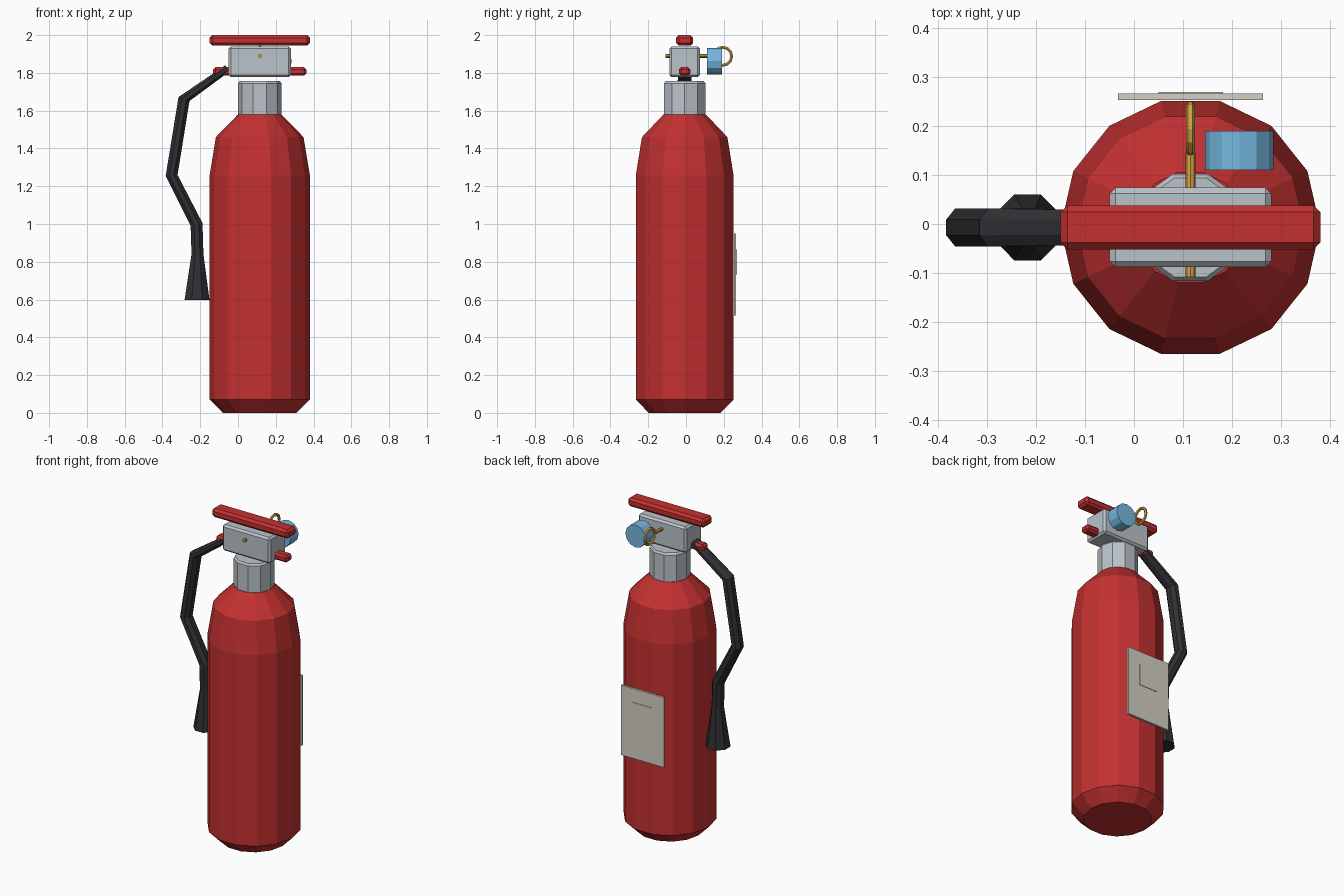
import bpy, bmesh
from math import cos, sin, pi, radians
from mathutils import Vector

if "Cube" in bpy.data.objects:
    bpy.data.objects.remove(bpy.data.objects["Cube"])

CX, CY = 0.115, -0.007   # axis of the bottle


def material(name, rgb):
    m = bpy.data.materials.new(name)
    m.diffuse_color = (*rgb, 1)
    m.use_nodes = True
    m.node_tree.nodes["Principled BSDF"].inputs["Base Color"].default_value = m.diffuse_color
    return m


RED = material("red_paint", (0.55, 0.03, 0.03))
METAL = material("metal", (0.50, 0.55, 0.59))
BLACK = material("rubber", (0.03, 0.03, 0.035))
BLUE = material("gauge_blue", (0.18, 0.48, 0.74))
BRASS = material("brass", (0.68, 0.38, 0.06))
PAPER = material("paper", (0.66, 0.63, 0.56))


def loft(name, rings, mat, closed=False):
    """Skin a list of equal-length vertex rings; cap the ends unless closed."""
    bm = bmesh.new()
    rows = [[bm.verts.new(p) for p in ring] for ring in rings]
    n = len(rows[0])
    pairs = list(zip(rows, rows[1:]))
    if closed:
        pairs.append((rows[-1], rows[0]))
    for a, b in pairs:
        for i in range(n):
            j = (i + 1) % n
            bm.faces.new((a[i], a[j], b[j], b[i]))
    if not closed:
        bm.faces.new(rows[0])
        bm.faces.new(rows[-1])
    bmesh.ops.recalc_face_normals(bm, faces=bm.faces)
    me = bpy.data.meshes.new(name)
    bm.to_mesh(me)
    bm.free()
    me.materials.append(mat)
    ob = bpy.data.objects.new(name, me)
    bpy.context.collection.objects.link(ob)
    return ob


def turned(name, profile, sides, mat):
    """Lathe (radius, z) pairs about the bottle axis."""
    rings = [[(CX + r * cos(2 * pi * i / sides), CY + r * sin(2 * pi * i / sides), z)
              for i in range(sides)] for r, z in profile]
    return loft(name, rings, mat)


def rod_y(name, x, z, r, y0, y1, sides, mat):
    """Cylinder along y."""
    rings = [[(x + r * cos(2 * pi * i / sides), y, z + r * sin(2 * pi * i / sides))
              for i in range(sides)] for y in (y0, y1)]
    return loft(name, rings, mat)


def box(name, lo, hi, mat, bevel=0):
    rings = [[(lo[0], lo[1], z), (hi[0], lo[1], z), (hi[0], hi[1], z), (lo[0], hi[1], z)]
             for z in (lo[2], hi[2])]
    ob = loft(name, rings, mat)
    if bevel:
        mod = ob.modifiers.new("bevel", "BEVEL")
        mod.width = bevel
        mod.segments = 1
    return ob


# Bottle and neck
turned("bottle", [(0.195, 0), (0.265, 0.07), (0.265, 1.26), (0.232, 1.46), (0.115, 1.58)], 14, RED)
turned("neck", [(0.115, 1.57), (0.115, 1.745), (0.106, 1.757)], 10, METAL)

# Valve head with squeeze handle and carrying lever
box("valve_head", (-0.05, -0.088, 1.777), (0.28, 0.074, 1.94), METAL, 0.012)
box("top_handle", (-0.15, -0.052, 1.945), (0.38, 0.038, 2.0), RED, 0.014)
box("lower_lever", (-0.132, -0.037, 1.786), (0.362, 0.023, 1.83), RED, 0.012)

# Safety pin and its pull ring
rod_y("safety_pin", CX, 1.89, 0.01, -0.108, 0.145, 8, BRASS)
ring = []
for k in range(12):
    a = 2 * pi * k / 12
    ring.append([(CX + 0.009 * cos(b), 0.194 + (0.048 + 0.009 * sin(b)) * cos(a),
                  1.888 + (0.048 + 0.009 * sin(b)) * sin(a))
                 for b in [2 * pi * i / 6 for i in range(6)]])
loft("pull_ring", ring, BRASS, closed=True)

# Pressure gauge
rod_y("pressure_gauge", 0.215, 1.862, 0.07, 0.11, 0.19, 12, BLUE)


# Hose and nozzle: each section is (outer xz, inner xz, half depth in y)
def octagons(sections):
    rings = []
    for (lx, lz), (rx, rz), h in sections:
        c = Vector(((lx + rx) / 2, CY, (lz + rz) / 2))
        u = Vector(((rx - lx) / 2, 0, (rz - lz) / 2))
        k = 1 / cos(pi / 8)
        rings.append([c + u * k * cos(a) + Vector((0, h * k * sin(a), 0))
                      for a in [pi / 8 + i * pi / 4 for i in range(8)]])
    return rings


bend = ((-0.246, 0.84), (-0.183, 0.84), 0.039)
loft("hose", octagons([
    ((-0.066, 1.841), (-0.05, 1.804), 0.035),
    ((-0.315, 1.672), (-0.257, 1.651), 0.039),
    ((-0.383, 1.254), (-0.32, 1.26), 0.039),
    ((-0.251, 0.99), (-0.188, 1.005), 0.039),
    bend]), BLACK)
loft("nozzle", octagons([bend, ((-0.283, 0.598), (-0.151, 0.598), 0.067)]), BLACK)

# Instruction label on the back, with a small raised panel
box("label", (-0.033, 0.253, 0.515), (0.263, 0.266, 0.95), PAPER)
box("label_panel", (0.05, 0.264, 0.732), (0.182, 0.269, 0.865), PAPER)
